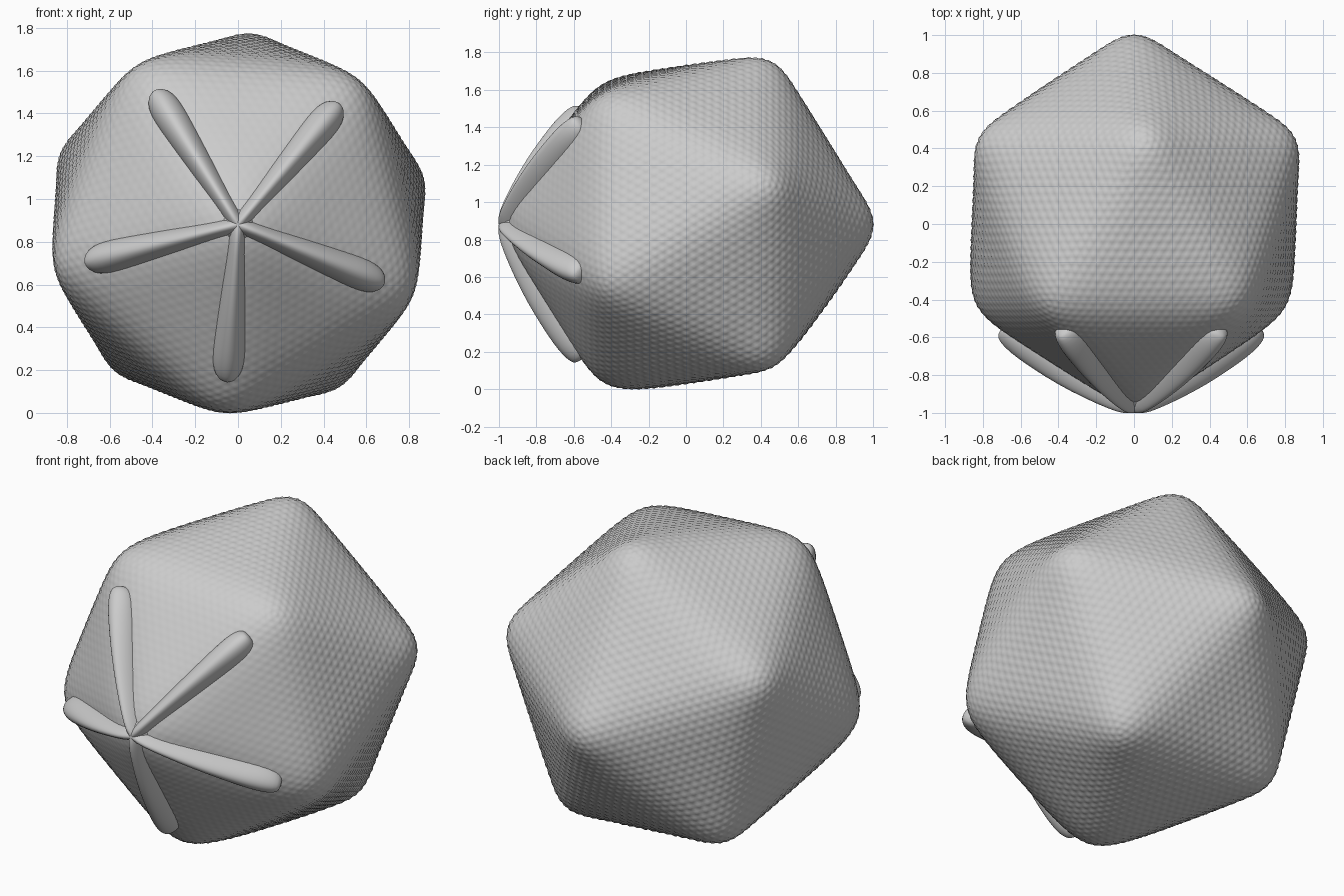
import bpy, bmesh, math
from mathutils import Vector

cube = bpy.data.objects.get("Cube")
if cube:
    bpy.data.objects.remove(cube, do_unlink=True)

CENTRE = Vector((0, 0, 0.88))
FIRST = math.radians(-94)      # direction of the lowest front corner
STEP = math.radians(72)
BUMPS = 22                     # bumps along each edge
DETAIL = BUMPS * 4             # mesh steps along each edge

grey = bpy.data.materials.new("light grey")
grey.use_nodes = True
colour = (0.6, 0.6, 0.6, 1)
grey.diffuse_color = colour
bsdf = grey.node_tree.nodes["Principled BSDF"]
bsdf.inputs["Base Color"].default_value = colour
bsdf.inputs["Roughness"].default_value = 0.7


def finish(bm, name):
    bmesh.ops.remove_doubles(bm, verts=bm.verts, dist=0.0005)
    bmesh.ops.recalc_face_normals(bm, faces=bm.faces)
    for f in bm.faces:
        f.smooth = True
    mesh = bpy.data.meshes.new(name)
    bm.to_mesh(mesh)
    bm.free()
    mesh.materials.append(grey)
    obj = bpy.data.objects.new(name, mesh)
    obj.location = CENTRE
    bpy.context.collection.objects.link(obj)
    return obj


def ring_point(angle, y, r):
    return Vector((r * math.cos(angle), y, r * math.sin(angle)))


# Icosahedron corners and its twenty faces
s5 = 1 / math.sqrt(5)
front, back = Vector((0, -1, 0)), Vector((0, 1, 0))
fr = [ring_point(FIRST + STEP * k, -s5, 2 * s5) for k in range(5)]
bk = [ring_point(FIRST + STEP * (k + 0.5), s5, 2 * s5) for k in range(5)]
triangles = []
for k in range(5):
    n = (k + 1) % 5
    triangles += [(front, fr[k], fr[n]), (back, bk[n], bk[k]),
                  (fr[k], bk[k], fr[n]), (bk[k], bk[n], fr[n])]

# Each face plane is stored as its normal over its distance from the middle
planes = []
for a, b, c in triangles:
    normal = (a + b + c).normalized()
    distance = 0.86 if back in (a, b, c) else 0.838
    planes.append(normal / distance)
peaks = [(back, 0.022)] + [(p, 0.02) for p in bk]


def shell_point(p, bump):
    """Icosahedron with swollen faces and soft edges, pointed at the back corners."""
    d = p.normalized()
    total = sum(max(0, n.dot(d)) ** 16 for n in planes)
    radius = total ** (-1 / 16)
    for corner, height in peaks:
        radius += height * math.exp((corner.dot(d) - 1) / 0.014)
    fade = min(1, max(0, (d.y + 0.75) / 0.5))
    return d * (radius + bump * (0.001 + 0.003 * fade))


# Capsid shell with a hexagonal lattice of small bumps
bm = bmesh.new()
for a, b, c in triangles:
    grid = {}
    for i in range(DETAIL + 1):
        for j in range(DETAIL + 1 - i):
            u, v = i / DETAIL, j / DETAIL
            bump = sum(math.cos(math.tau * BUMPS * t) for t in (u, v, 1 - u - v)) / 3
            p = a + (b - a) * u + (c - a) * v
            grid[i, j] = bm.verts.new(shell_point(p, bump))
    for i in range(DETAIL):
        for j in range(DETAIL - i):
            bm.faces.new((grid[i, j], grid[i + 1, j], grid[i, j + 1]))
            if i + j < DETAIL - 1:
                bm.faces.new((grid[i + 1, j], grid[i + 1, j + 1], grid[i, j + 1]))
finish(bm, "capsid_shell")

# Starfish ridges: crest radius, crest y, half width, half depth
STATIONS = [(-0.04, -1.0, 0.025, 0.06), (0.05, -1.01, 0.03, 0.07),
            (0.14, -0.98, 0.036, 0.09), (0.27, -0.925, 0.044, 0.1),
            (0.42, -0.85, 0.052, 0.1), (0.55, -0.77, 0.06, 0.1),
            (0.64, -0.71, 0.064, 0.09), (0.70, -0.66, 0.062, 0.08),
            (0.735, -0.62, 0.05, 0.06), (0.745, -0.59, 0.025, 0.03)]
SIDES = 16
for k in range(5):
    ang = FIRST + STEP * k
    outward = ring_point(ang, -0.85, 0.53).normalized()
    across = ring_point(ang + math.pi / 2, 0, 1)
    bm = bmesh.new()
    rings = []
    for r, y, w, h in STATIONS:
        mid = ring_point(ang, y, r) - outward * h
        ring = []
        for s in range(SIDES):
            q = math.tau * s / SIDES
            flare = 1.2 - 0.25 * math.sin(q)
            ring.append(bm.verts.new(mid + across * w * flare * math.cos(q)
                                     + outward * h * math.sin(q)))
        rings.append(ring)
    for lo, hi in zip(rings, rings[1:]):
        for s in range(SIDES):
            n = (s + 1) % SIDES
            bm.faces.new((lo[s], lo[n], hi[n], hi[s]))
    bm.faces.new(rings[0])
    bm.faces.new(rings[-1])
    ridge = finish(bm, f"star_ridge_{k + 1}")
    smooth = ridge.modifiers.new("smooth", 'SUBSURF')
    smooth.levels = smooth.render_levels = 1
